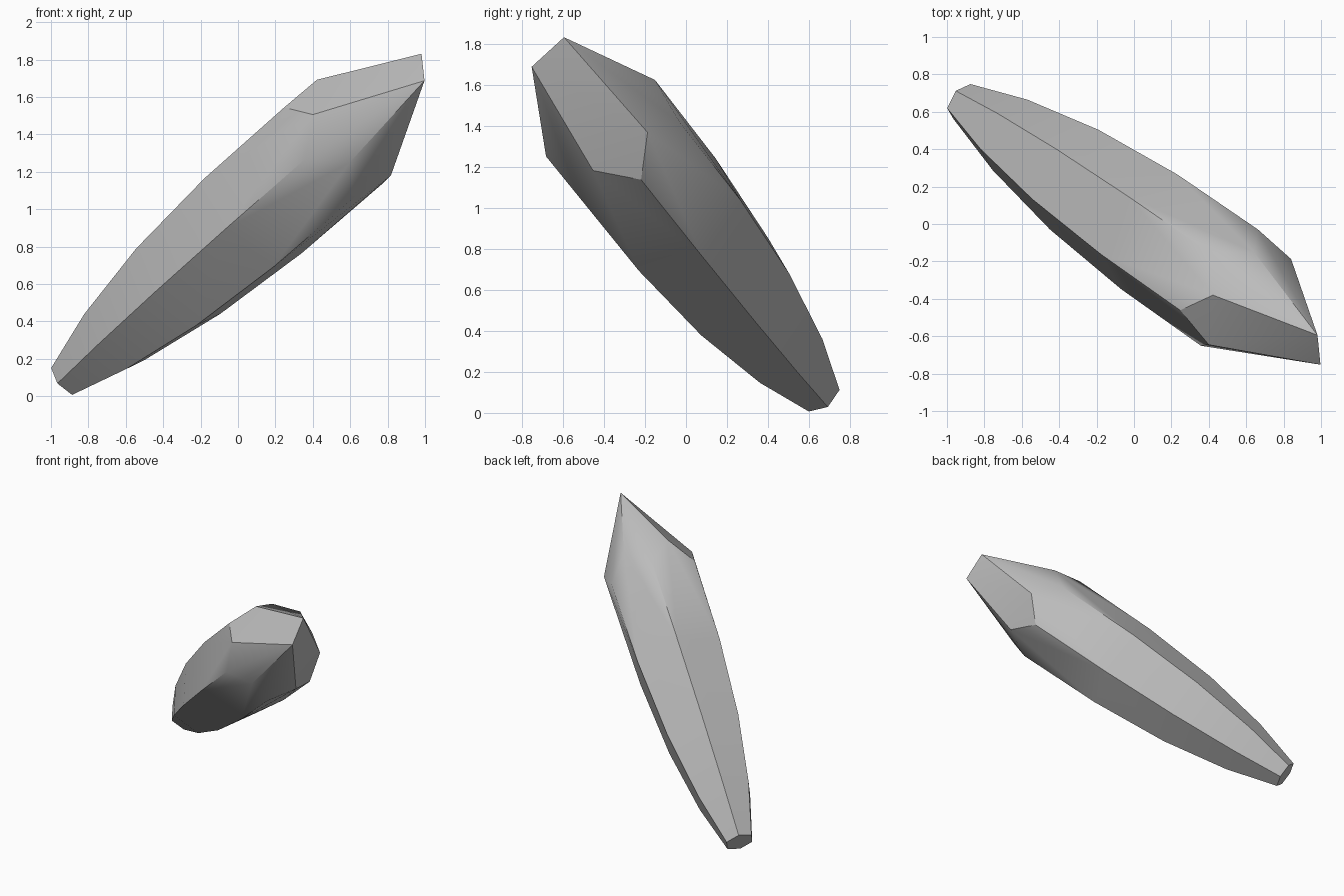
import bpy, bmesh
from math import cos, sin, radians
from mathutils import Vector

cube = bpy.data.objects.get("Cube")
if cube:
    bpy.data.objects.remove(cube, do_unlink=True)

# Plain grey stone
stone = bpy.data.materials.new("grey_stone")
stone.use_nodes = True
GREY = (0.5, 0.5, 0.5, 1.0)
stone.diffuse_color = GREY
stone.node_tree.nodes["Principled BSDF"].inputs["Base Color"].default_value = GREY

# Leaning axis of the crystal and two directions across it
base = Vector((-0.92, 0.655, 0.09))
axis = Vector((1.43, -0.995, 1.25))
along = axis.normalized()
up = Vector((-0.11, 0.19, 0.28))
up = (up - along * up.dot(along)).normalized()
side = along.cross(up)


def ring(bm, t, radius, turn, sides=6):
    """Add a ring of points around the axis."""
    for i in range(sides):
        a = radians(turn + 360 * i / sides)
        bm.verts.new(base + axis * t + (up * cos(a) + side * sin(a)) * radius)


bm = bmesh.new()
# Six-sided shaft, narrow at the foot
for t, radius in ((0, 0.106), (0.18, 0.215), (0.42, 0.303), (0.70, 0.349), (1, 0.354)):
    ring(bm, t, radius, 0)
# Shoulder turned by half a side, then the chisel tip
ring(bm, 1.077, 0.325, 30)
ring(bm, 1.335, 0.107, -19, sides=2)

# Skin over the rings
hull = bmesh.ops.convex_hull(bm, input=bm.verts)
spare = [v for v in bm.verts if not v.link_faces]
bmesh.ops.delete(bm, geom=spare, context='VERTS')
bmesh.ops.recalc_face_normals(bm, faces=bm.faces)

mesh = bpy.data.meshes.new("crystal")
bm.to_mesh(mesh)
bm.free()
mesh.materials.append(stone)
crystal = bpy.data.objects.new("crystal", mesh)
bpy.context.collection.objects.link(crystal)

# Smooth along each side, sharp at the ridges
bpy.context.view_layer.objects.active = crystal
crystal.select_set(True)
bpy.ops.object.shade_smooth_by_angle(angle=radians(30))
